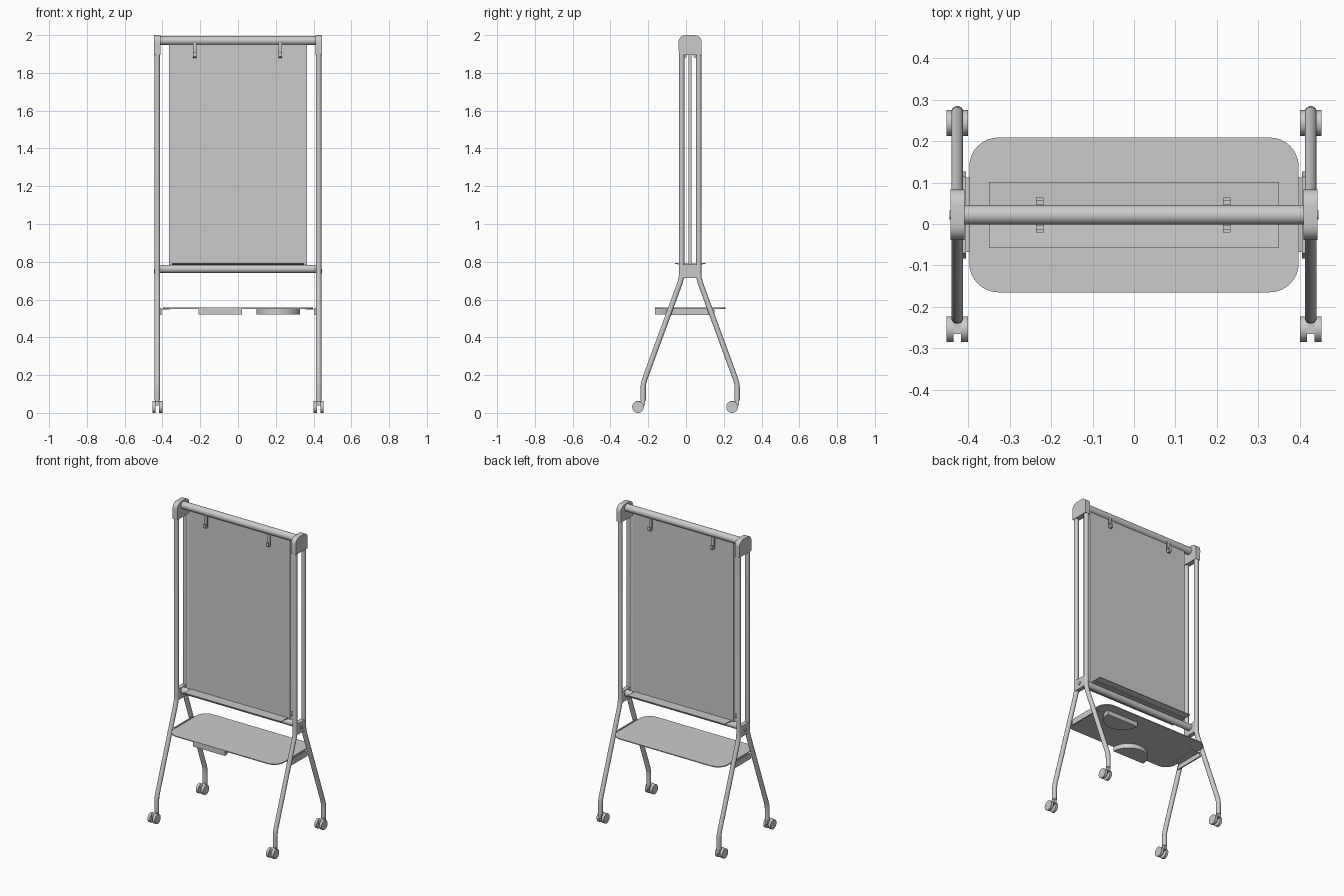
import bpy, bmesh, math
from mathutils import Matrix, Vector

cube = bpy.data.objects.get("Cube")
if cube:
    bpy.data.objects.remove(cube, do_unlink=True)

grey = bpy.data.materials.new("plain grey")
grey.use_nodes = True
COLOUR = (0.6, 0.6, 0.6, 1)
grey.diffuse_color = COLOUR
grey.node_tree.nodes["Principled BSDF"].inputs["Base Color"].default_value = COLOUR

YC = 0.022   # depth of the frame's middle plane
POST_X = 0.427


def finish(bm, name, smooth=False):
    bmesh.ops.recalc_face_normals(bm, faces=bm.faces)
    mesh = bpy.data.meshes.new(name)
    bm.to_mesh(mesh)
    bm.free()
    ob = bpy.data.objects.new(name, mesh)
    bpy.context.scene.collection.objects.link(ob)
    mesh.materials.append(grey)
    if smooth:
        bpy.ops.object.select_all(action='DESELECT')
        ob.select_set(True)
        bpy.context.view_layer.objects.active = ob
        bpy.ops.object.shade_smooth_by_angle(angle=math.radians(35))
    return ob


def box(name, x, y, z):
    bm = bmesh.new()
    size = [b - a for a, b in (x, y, z)]
    mid = [(a + b) / 2 for a, b in (x, y, z)]
    bmesh.ops.create_cube(bm, size=1, matrix=Matrix.Translation(mid) @ Matrix.Diagonal((*size, 1)))
    return finish(bm, name)


def rod(name, x, y, z, r, sides=32):
    """Cylinder running along x."""
    bm = bmesh.new()
    m = Matrix.Translation((sum(x) / 2, y, z)) @ Matrix.Rotation(math.pi / 2, 4, 'Y')
    bmesh.ops.create_cone(bm, cap_ends=True, segments=sides, radius1=r, radius2=r,
                          depth=abs(x[1] - x[0]), matrix=m)
    return finish(bm, name, True)


def prism(name, outline, offset, smooth=True):
    """Extrude a closed 3D outline by a vector."""
    bm = bmesh.new()
    face = bm.faces.new([bm.verts.new(p) for p in outline])
    new = bmesh.ops.extrude_face_region(bm, geom=[face])["geom"]
    bmesh.ops.translate(bm, vec=Vector(offset),
                        verts=[v for v in new if isinstance(v, bmesh.types.BMVert)])
    return finish(bm, name, smooth)


def tube(name, points, r, sides=12):
    """Sweep a round section along a path lying in a plane of constant x."""
    pts = [Vector(p) for p in points]
    bm = bmesh.new()
    rings = []
    for i, p in enumerate(pts):
        t = (pts[min(i + 1, len(pts) - 1)] - pts[max(i - 1, 0)]).normalized()
        side = Vector((1, 0, 0))
        up = t.cross(side)
        rings.append([bm.verts.new(p + r * (side * math.cos(a) + up * math.sin(a)))
                      for a in (2 * math.pi * (k + 0.5) / sides for k in range(sides))])
    for a, b in zip(rings, rings[1:]):
        for k in range(sides):
            j = (k + 1) % sides
            bm.faces.new((a[k], a[j], b[j], b[k]))
    bm.faces.new(rings[0])
    bm.faces.new(rings[-1])
    return finish(bm, name, True)


def arc(cx, cy, r, start, end, n):
    return [(cx + r * math.cos(math.radians(start + (end - start) * i / n)),
             cy + r * math.sin(math.radians(start + (end - start) * i / n))) for i in range(n + 1)]


# Side frames: legs, casters, caps, hubs and shelf brackets
for s, side in ((1, "left"), (-1, "right")):
    px = s * POST_X
    for d, end in ((-1, "front"), (1, "back")):
        tag = f"{side}_{end}"
        path = [(0.045, 1.92), (0.045, 0.74), (0.047, 0.715), (0.055, 0.685),
                (0.24, 0.18), (0.247, 0.155), (0.249, 0.13), (0.249, 0.065)]
        tube("leg_" + tag, [(px, YC + d * y, z) for y, z in path], 0.0145)

        # Twin wheel caster trailing toward the front
        leg_y = YC + d * 0.249
        wheel_y = leg_y - 0.027
        for k in (-1, 1):
            rod("caster_wheel_" + tag, (px + k * 0.009, px + k * 0.026), wheel_y, 0.031, 0.031)
        box("caster_body_" + tag, (px - 0.009, px + 0.009), (wheel_y - 0.012, leg_y + 0.008), (0.04, 0.062))
        box("caster_stem_" + tag, (px - 0.01, px + 0.01), (leg_y - 0.01, leg_y + 0.01), (0.04, 0.07))

    # Rounded cap joining the post tops
    half = arc(0.024, 1.962, 0.038, 0, 90, 6)
    outline = [(0.06, 1.895), (0.061, 1.955)] + half[1:]
    outline += [(-y, z) for y, z in reversed(outline)]
    prism("top_cap_" + side, [(px - 0.017, YC + y, z) for y, z in outline], (0.034, 0, 0))

    # Hub plate and its bolt
    box("hub_" + side, (px - 0.014, px + 0.014), (YC - 0.045, YC + 0.045), (0.715, 0.785))
    rod("hub_bolt_" + side, (px, px + s * 0.019), YC, 0.75, 0.011, 16)

    # Bracket carrying the shelf
    low, high = 0.105, 0.092
    prism("bracket_" + side,
          [(s * 0.406, YC - low, 0.517), (s * 0.406, YC + low, 0.517),
           (s * 0.406, YC + high, 0.555), (s * 0.406, YC - high, 0.555)], (s * 0.008, 0, 0), False)
    box("bracket_flange_" + side, sorted((s * 0.36, s * 0.41)), (YC - 0.09, YC + 0.09), (0.547, 0.551))

# Crossbars
rod("top_bar", (-0.415, 0.415), YC, 1.971, 0.0235)
rod("lower_bar", (-0.415, 0.415), YC, 0.762, 0.021)

# Board panel
box("board", (-0.365, 0.365), (YC - 0.008, YC + 0.008), (0.782, 1.955))

for d, end in ((-1, "front"), (1, "back")):
    # Pen ledge with grooves and a lip
    profile = [(0, 0.784), (0.033, 0.784), (0.033, 0.788), (0.056, 0.788), (0.056, 0.785),
               (0.08, 0.789), (0.08, 0.793), (0.054, 0.792), (0, 0.79)]
    prism("pen_ledge_" + end, [(-0.35, YC + d * y, z) for y, z in profile], (0.7, 0, 0), False)

    # Hanging hooks on the top bar
    for hx in (-0.228, 0.224):
        hook = [(0.018, 1.957), (0.026, 1.957), (0.026, 1.897), (0.034, 1.897), (0.034, 1.908),
                (0.042, 1.908), (0.042, 1.886), (0.036, 1.88), (0.024, 1.88), (0.018, 1.888)]
        prism("hook_" + end, [(hx - 0.009, YC + d * y, z) for y, z in hook], (0.018, 0, 0), False)

# Shelf with rounded corners
r, hx, hy = 0.07, 0.398, 0.187
rim = []
for sx, sy, a in ((1, 1, 0), (-1, 1, 90), (-1, -1, 180), (1, -1, 270)):
    rim += arc(sx * (hx - r), YC + sy * (hy - r), r, a, a + 90, 8)
prism("shelf", [(x, y, 0.551) for x, y in rim], (0, 0, 0.006))

# Half round trays under the shelf
for cx, edge, turn, name in ((-0.094, -0.165, 0, "front_tray"), (0.214, 0.15, 180, "back_tray")):
    half_disc = arc(cx, edge, 0.115, turn, turn + 180, 24)
    prism(name, [(x, y, 0.522) for x, y in half_disc], (0, 0, 0.03))
